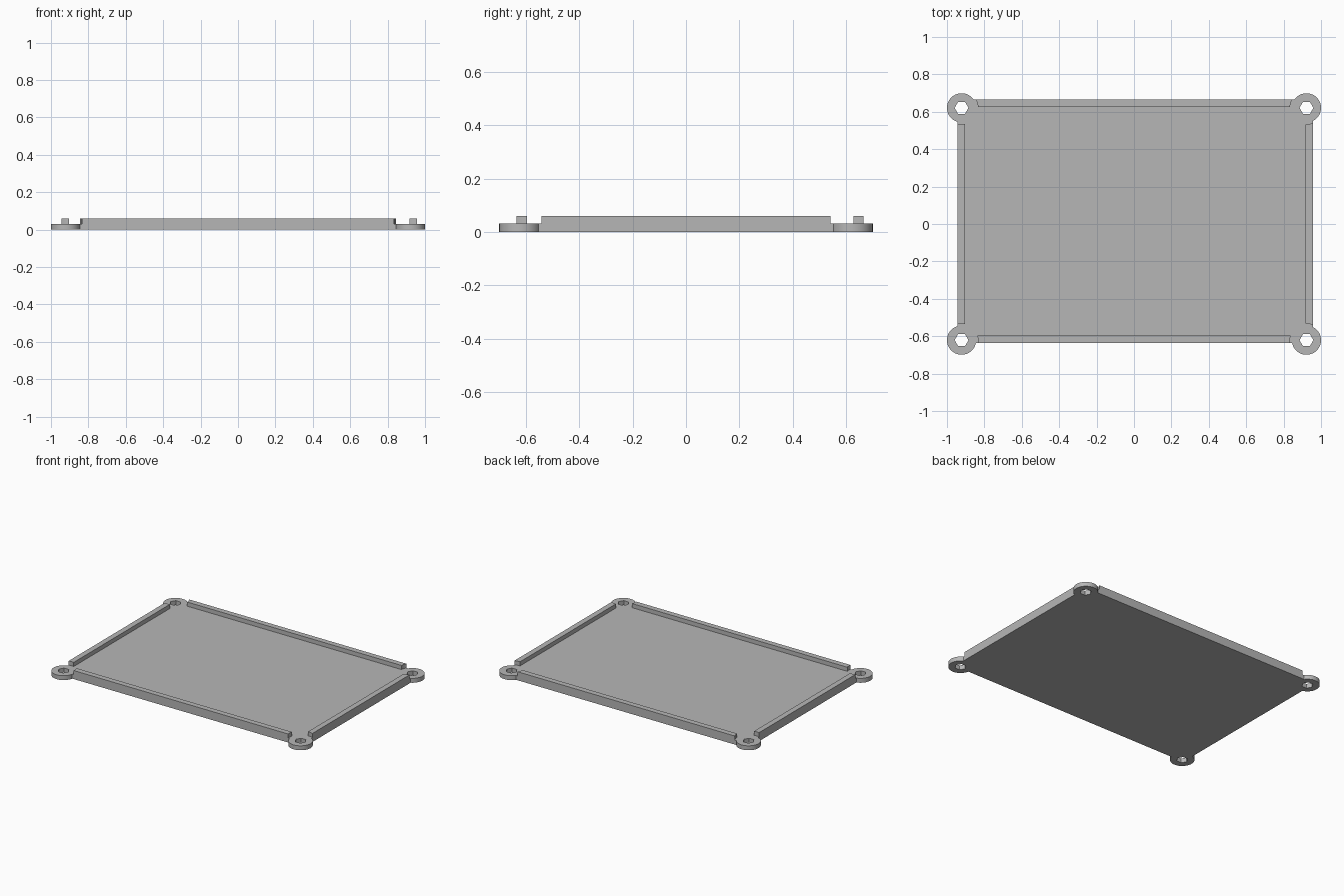
import bpy, bmesh
from math import atan2, cos, sin, sqrt, pi, radians

if "Cube" in bpy.data.objects:
    bpy.data.objects.remove(bpy.data.objects["Cube"], do_unlink=True)

# Main sizes
LEFT, RIGHT, FRONT, BACK = -0.943, 0.957, -0.635, 0.665
WALL, FLOOR, TOP = 0.039, 0.031, 0.06
EAR_X, EAR_Y, EAR_R = 0.922, 0.621, 0.078
GAP_R, HOLE_R, ARC_STEPS = 0.088, 0.037, 32
CORNERS = [(1, 1), (-1, 1), (-1, -1), (1, -1)]

grey = bpy.data.materials.new("plain grey")
grey.use_nodes = True
colour = (0.47, 0.47, 0.47, 1)
grey.diffuse_color = colour
grey.node_tree.nodes["Principled BSDF"].inputs["Base Color"].default_value = colour


def prism(name, outline, bottom, top):
    """Extrude a counter-clockwise outline into a solid."""
    bm = bmesh.new()
    face = bm.faces.new([bm.verts.new((x, y, bottom)) for x, y in outline])
    grown = bmesh.ops.extrude_face_region(bm, geom=[face])["geom"]
    for v in grown:
        if isinstance(v, bmesh.types.BMVert):
            v.co.z = top
    bmesh.ops.recalc_face_normals(bm, faces=bm.faces)
    mesh = bpy.data.meshes.new(name)
    bm.to_mesh(mesh)
    bm.free()
    mesh.materials.append(grey)
    obj = bpy.data.objects.new(name, mesh)
    bpy.context.collection.objects.link(obj)
    return obj


def ring(cx, cy, radius, sides):
    return [(cx + radius * cos(2 * pi * i / sides), cy + radius * sin(2 * pi * i / sides))
            for i in range(sides)]


def cut(target, cutter):
    """Subtract the cutter, then remove it."""
    bpy.context.view_layer.objects.active = target
    mod = target.modifiers.new("cut", "BOOLEAN")
    mod.operation, mod.solver, mod.object = "DIFFERENCE", "EXACT", cutter
    bpy.ops.object.modifier_apply(modifier=mod.name)
    bpy.data.objects.remove(cutter, do_unlink=True)


def ear_arc(sx, sy):
    """Outer arc of one round ear, between the two tray edges it meets."""
    dx = (RIGHT if sx > 0 else LEFT) - sx * EAR_X
    dy = (BACK if sy > 0 else FRONT) - sy * EAR_Y
    on_side = atan2(-sy * sqrt(EAR_R ** 2 - dx ** 2), dx)
    on_end = atan2(dy, -sx * sqrt(EAR_R ** 2 - dy ** 2))
    a, b = (on_side, on_end) if sx * sy > 0 else (on_end, on_side)
    if b < a:
        b += 2 * pi
    angles = [a + (b - a) * i / ARC_STEPS for i in range(ARC_STEPS + 1)]
    return [(sx * EAR_X + EAR_R * cos(t), sy * EAR_Y + EAR_R * sin(t)) for t in angles]


# Solid tray with four round ears
outline = [p for sx, sy in CORNERS for p in ear_arc(sx, sy)]
tray = prism("tray_with_ears", outline, 0, TOP)

# Recess inside the rim walls
x0, x1, y0, y1 = LEFT + WALL, RIGHT - WALL, FRONT + WALL, BACK - WALL
cut(tray, prism("recess_cutter", [(x0, y0), (x1, y0), (x1, y1), (x0, y1)], FLOOR, TOP + 0.1))

# Lowered ears with round clearance, and hexagonal screw holes
for sx, sy in CORNERS:
    cx, cy = sx * EAR_X, sy * EAR_Y
    cut(tray, prism("ear_cutter", ring(cx, cy, GAP_R, 64), FLOOR, TOP + 0.1))
    cut(tray, prism("hole_cutter", ring(cx, cy, HOLE_R, 6), -0.1, TOP + 0.1))

# Smooth arcs, sharp edges
bpy.ops.object.select_all(action="DESELECT")
tray.select_set(True)
bpy.context.view_layer.objects.active = tray
bpy.ops.object.shade_smooth_by_angle(angle=radians(30))
